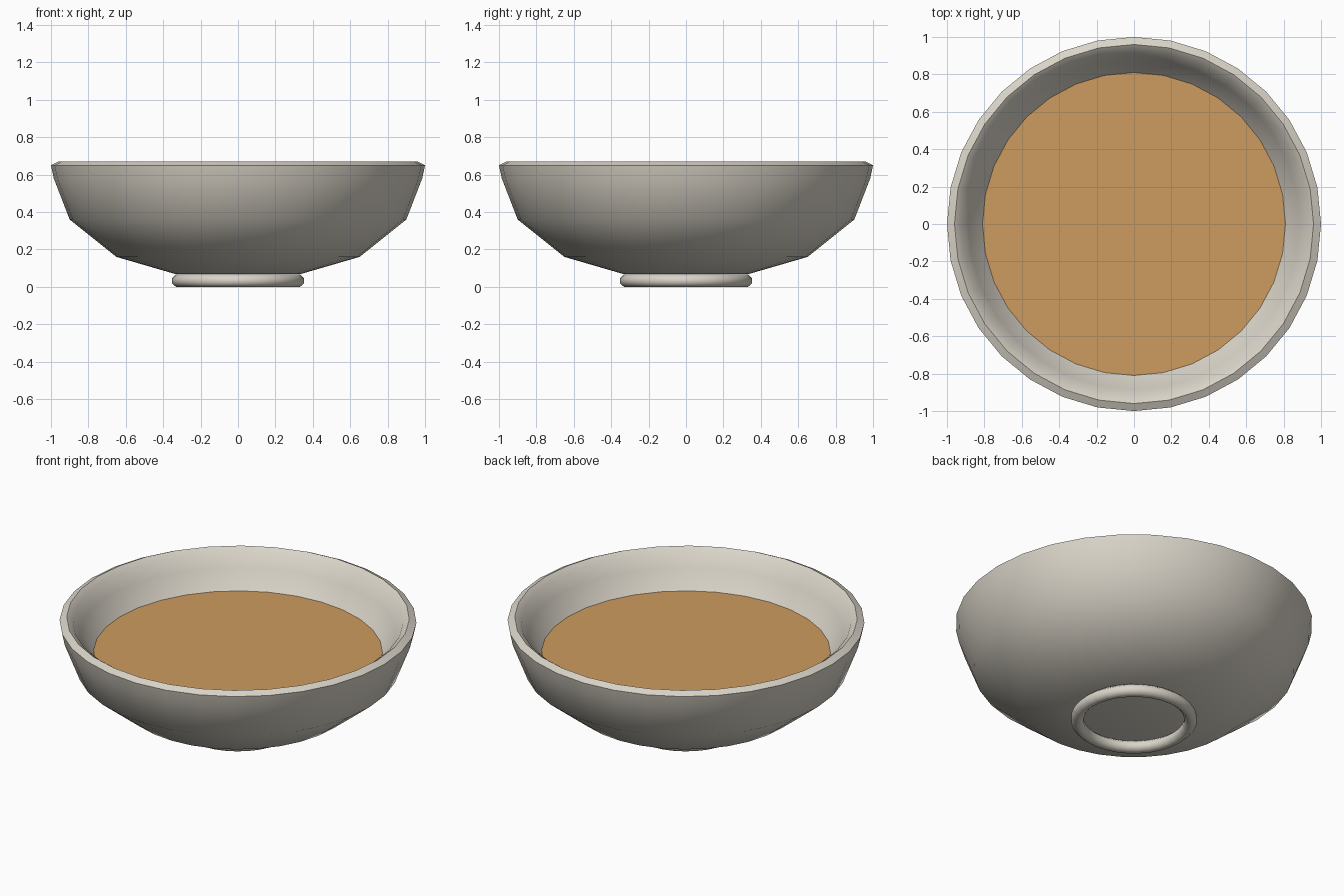
import bpy, bmesh, math
from mathutils import Vector

if "Cube" in bpy.data.objects:
    bpy.data.objects.remove(bpy.data.objects["Cube"], do_unlink=True)

SIDES = 32


def make_material(name, colour):
    mat = bpy.data.materials.new(name)
    mat.use_nodes = True
    mat.diffuse_color = colour
    bsdf = mat.node_tree.nodes["Principled BSDF"]
    bsdf.inputs["Base Color"].default_value = colour
    bsdf.inputs["Roughness"].default_value = 0.6
    return mat


def lathe(name, profile, mat, smooth_angle, closed=False):
    """Spin a profile of (radius, height) points about the z axis."""
    bm = bmesh.new()
    verts = [bm.verts.new((r, 0, z)) for r, z in profile]
    pairs = list(zip(verts, verts[1:]))
    if closed:
        pairs.append((verts[-1], verts[0]))
    edges = [bm.edges.new(p) for p in pairs]
    bmesh.ops.spin(bm, geom=verts + edges, cent=Vector(), axis=(0, 0, 1),
                   angle=math.tau, steps=SIDES)
    bmesh.ops.remove_doubles(bm, verts=bm.verts, dist=0.0005)
    bmesh.ops.recalc_face_normals(bm, faces=bm.faces)
    mesh = bpy.data.meshes.new(name)
    bm.to_mesh(mesh)
    bm.free()
    mesh.materials.append(mat)
    obj = bpy.data.objects.new(name, mesh)
    bpy.context.collection.objects.link(obj)
    bpy.ops.object.select_all(action="DESELECT")
    obj.select_set(True)
    bpy.context.view_layer.objects.active = obj
    bpy.ops.object.shade_smooth_by_angle(angle=math.radians(smooth_angle))
    return obj


ceramic = make_material("warm white ceramic", (0.70, 0.66, 0.58, 1))
broth = make_material("tan broth", (0.61, 0.33, 0.115, 1))

# Bowl shell: outside from the base up, over the rim and down the inside
lathe("bowl", [
    (0, 0.07), (0.34, 0.07), (0.65, 0.16), (0.90, 0.36), (0.985, 0.58),
    (1.0, 0.65), (0.96, 0.67), (0.925, 0.645), (0.885, 0.57),
    (0.80, 0.44), (0.60, 0.25), (0.32, 0.14), (0, 0.13),
], ceramic, 55)

# Rounded foot ring
ring_radius, tube = 0.318, 0.037
lathe("foot_ring", [
    (ring_radius + tube * math.cos(a), 0.036 + 0.036 * math.sin(a))
    for a in (math.tau * (i + 0.5) / 8 for i in range(8))
], ceramic, 60, closed=True)

# Flat liquid surface, a thin disc resting against the inner wall
lathe("broth_surface", [(0, 0.46), (0.81, 0.46), (0.80, 0.452), (0, 0.452)],
      broth, 30)

# Stand the ring on the ground
ring = bpy.data.objects["foot_ring"]
ring.location.z -= min(v.co.z for v in ring.data.vertices)
